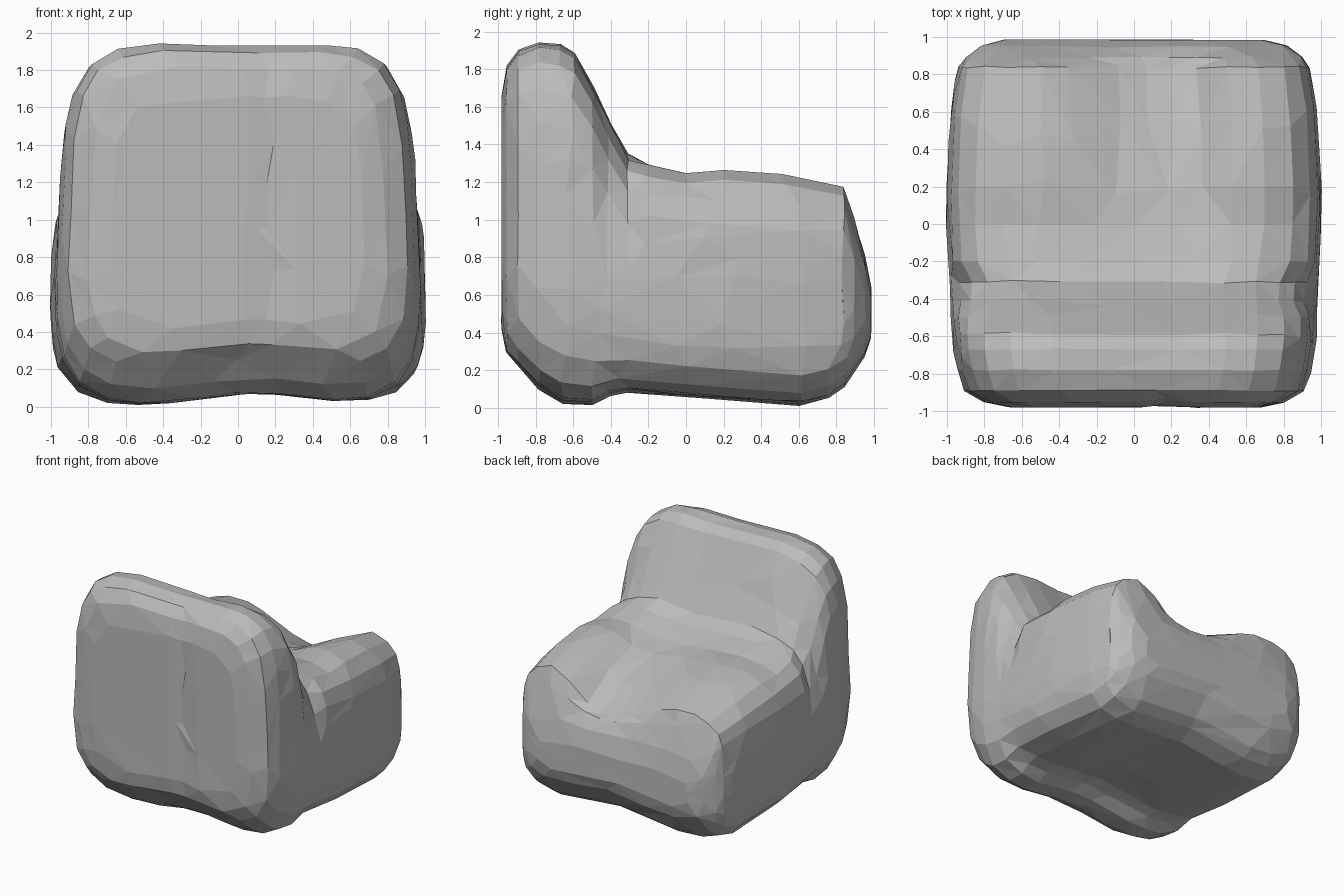
import bpy, bmesh, math, random

cube = bpy.data.objects.get("Cube")
if cube:
    bpy.data.objects.remove(cube, do_unlink=True)
random.seed(4)
SIDES = 44

# Stations from front to rear: y, half width, bottom, top, depth of seat valley
stations = [
    (-0.98, 0.68, 0.40, 1.66, 0.0),
    (-0.955, 0.80, 0.27, 1.83, 0.02),
    (-0.89, 0.91, 0.20, 1.91, 0.02),
    (-0.78, 0.95, 0.08, 1.955, 0.03),
    (-0.67, 0.97, 0.01, 1.945, 0.03),
    (-0.59, 0.975, 0.0, 1.90, 0.04),
    (-0.50, 0.975, 0.0, 1.74, 0.06),
    (-0.41, 0.98, 0.05, 1.56, 0.06),
    (-0.31, 0.985, 0.07, 1.37, 0.05),
    (-0.20, 0.99, 0.06, 1.31, 0.05),
    (0.00, 1.0, 0.04, 1.27, 0.08),
    (0.20, 1.0, 0.03, 1.29, 0.14),
    (0.42, 0.99, 0.01, 1.28, 0.20),
    (0.62, 0.975, 0.0, 1.25, 0.25),
    (0.76, 0.955, 0.04, 1.22, 0.29),
    (0.84, 0.935, 0.10, 1.20, 0.31),
    (0.89, 0.90, 0.17, 1.04, 0.16),
    (0.95, 0.82, 0.26, 0.82, 0.03),
    (0.985, 0.70, 0.36, 0.64, 0.0),
]


def bump(v, centre, width):
    return math.exp(-((v - centre) / width) ** 2)


def valley(x):
    """1 at the valley floor, easing to the mounds; the left-hand one is lower."""
    t = (0.2 - x) / 0.8 if x < 0.2 else (x - 0.2) / 0.5
    rise = 0.5 + 0.5 * math.cos(math.pi * min(t, 1))
    return 0.22 + 0.78 * rise if x < 0.2 else rise


def ring_point(station, k, shrink):
    """Rounded-box cross-section point with the soft dents applied."""
    y, half, low, high, depth = station
    a = 2 * math.pi * (k + 0.5) / SIDES
    c, s = math.cos(a), math.sin(a)
    r = 1 / (abs(c) ** 5 + abs(s) ** 5) ** 0.2
    up = r * s
    x = half * r * c * shrink
    z = (low + high) / 2 + (high - low) / 2 * up * shrink
    x *= 1 - 0.05 * max(0, z - 0.7)
    if up > 0:
        z -= depth * valley(x) * up ** 2
        # crease where the backrest meets the seat
        crease = bump(y, -0.36, 0.09)
        x *= 1 - 0.085 * crease * min(1, 1.6 * up)
        z -= 0.07 * crease * abs(r * c) ** 4 * up
    else:
        # hollow under the middle, leaving feet at the corners
        z += 0.07 * bump(x, 0.1, 0.42) * up ** 2
    # shallow upright groove in the front face
    if y < -0.9:
        y += 0.015 * bump(x, 0.17, 0.08)
    if shrink < 1:
        return x, y, z
    return [v + random.uniform(-0.004, 0.004) for v in (x, y, z)]


# Body: rings lofted front to rear, closed by concentric end rings
first, last = stations[0], stations[-1]
loft = [(first, f) for f in (0.25, 0.5, 0.75)]
loft += [(s, 1) for s in stations]
loft += [(last, 0.6), (last, 0.25)]

bm = bmesh.new()
rings = [[bm.verts.new(ring_point(s, k, f)) for k in range(SIDES)] for s, f in loft]
for r1, r2 in zip(rings, rings[1:]):
    for k in range(SIDES):
        n = (k + 1) % SIDES
        bm.faces.new((r1[k], r1[n], r2[n], r2[k]))
bm.faces.new(rings[0])
bm.faces.new(rings[-1])
bmesh.ops.recalc_face_normals(bm, faces=bm.faces)
bmesh.ops.triangulate(bm, faces=bm.faces)

mesh = bpy.data.meshes.new("armchair_body")
bm.to_mesh(mesh)
bm.free()
body = bpy.data.objects.new("armchair_body", mesh)
bpy.context.collection.objects.link(body)

# Uneven flat facets
facets = body.modifiers.new("facets", 'DECIMATE')
facets.ratio = 0.36

# Plain grey
grey = bpy.data.materials.new("plain_grey")
grey.use_nodes = True
colour = (0.5, 0.5, 0.5, 1)
grey.diffuse_color = colour
grey.node_tree.nodes["Principled BSDF"].inputs["Base Color"].default_value = colour
mesh.materials.append(grey)
